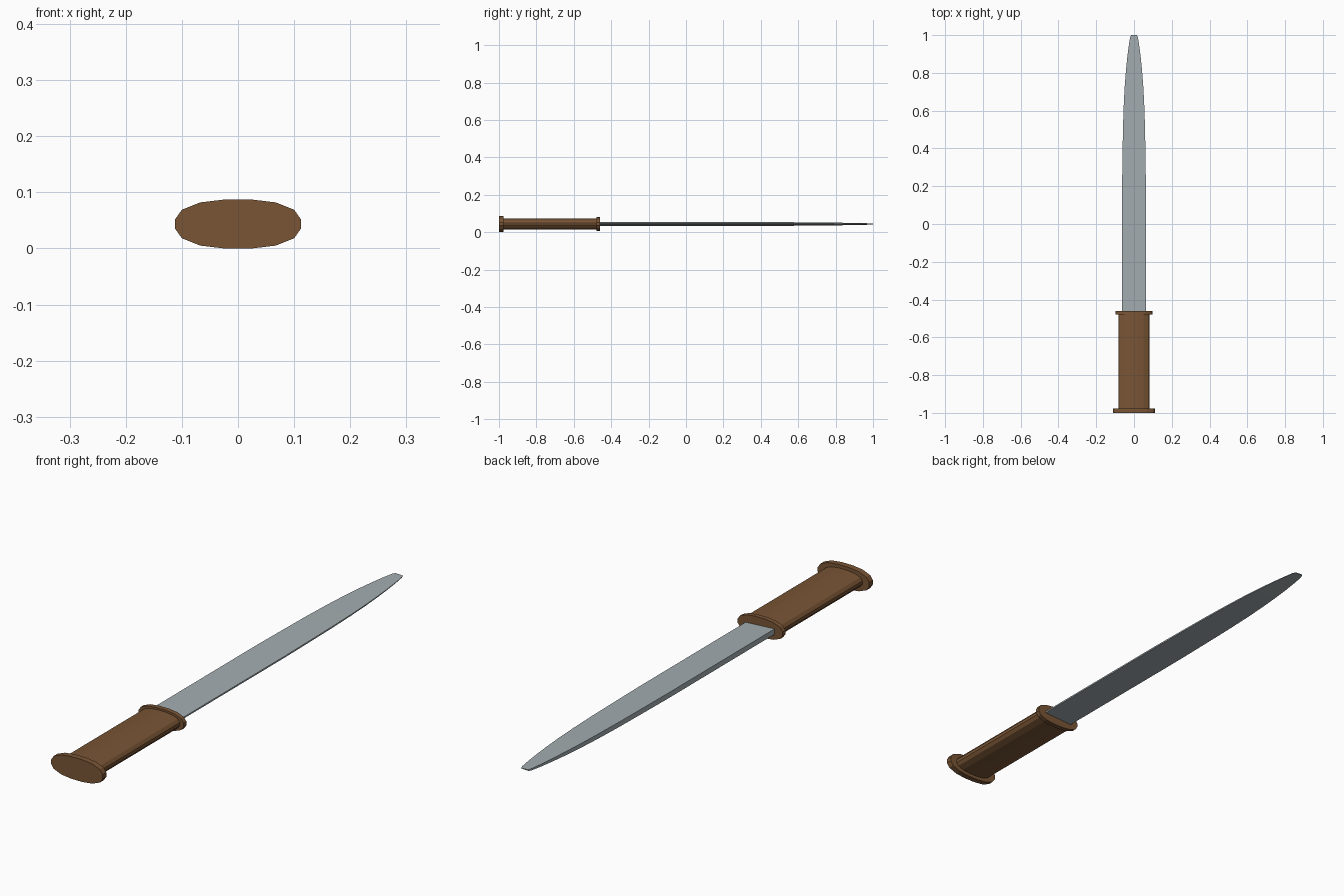
import bpy, bmesh

if "Cube" in bpy.data.objects:
    bpy.data.objects.remove(bpy.data.objects["Cube"])

Z0 = 0.0435  # height of the long axis


def material(name, rgb):
    m = bpy.data.materials.new(name)
    m.diffuse_color = (*rgb, 1)
    m.use_nodes = True
    m.node_tree.nodes["Principled BSDF"].inputs["Base Color"].default_value = m.diffuse_color
    return m


WOOD = material("wood", (0.19, 0.09, 0.035))
STEEL = material("steel", (0.37, 0.42, 0.44))


def loft(name, profile, stations, mat):
    """Sweep an x/z profile along y; stations are (y, x scale, z scale)."""
    bm = bmesh.new()
    rings = [[bm.verts.new((x * sx, y, Z0 + z * sz)) for x, z in profile]
             for y, sx, sz in stations]
    n = len(profile)
    for a, b in zip(rings, rings[1:]):
        for i in range(n):
            j = (i + 1) % n
            bm.faces.new((a[i], a[j], b[j], b[i]))
    bm.faces.new(rings[0])
    bm.faces.new(rings[-1])
    bmesh.ops.recalc_face_normals(bm, faces=bm.faces[:])
    me = bpy.data.meshes.new(name)
    bm.to_mesh(me)
    bm.free()
    me.materials.append(mat)
    ob = bpy.data.objects.new(name, me)
    bpy.context.collection.objects.link(ob)
    return ob


# Sixteen-sided flattened oval, mirrored from one quarter
quarter = [(0.112, 0.0085), (0.1, 0.0255), (0.067, 0.0385), (0.025, 0.0435)]
half = quarter + [(-x, z) for x, z in reversed(quarter)]
oval = half + [(-x, -z) for x, z in half]

# Pommel, grip and guard share the oval at different sizes
loft("pommel", oval, [(-1.0, 1, 1), (-0.977, 1, 1)], WOOD)
loft("grip", oval, [(-0.98, 0.735, 0.7), (-0.47, 0.735, 0.7)], WOOD)
loft("guard", oval, [(-0.478, 0.875, 0.87), (-0.46, 0.875, 0.87)], WOOD)

# Single-edged blade: thick spine on -x, thin edge on +x, narrowing to the tip
wedge = [(-0.063, -0.0105), (0.063, -0.003), (0.063, 0.003), (-0.063, 0.0105)]
taper = [(-0.47, 1), (0.2, 1), (0.35, 0.97), (0.5, 0.93), (0.62, 0.87),
         (0.72, 0.79), (0.81, 0.68), (0.88, 0.57), (0.94, 0.45),
         (0.985, 0.34), (1.0, 0.25)]
loft("blade", wedge, [(y, s, s) for y, s in taper], STEEL)
